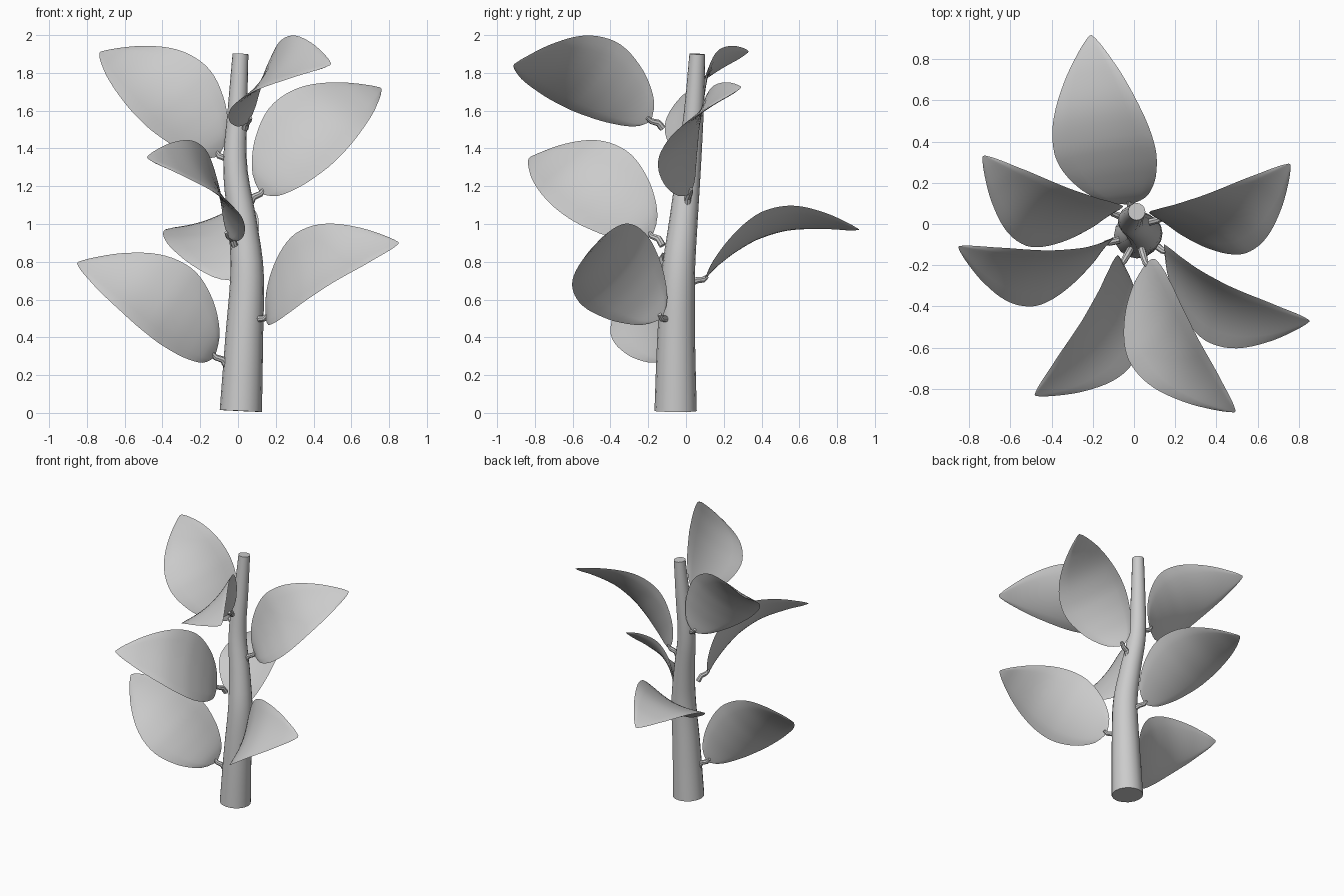
import bpy, bmesh, math
from mathutils import Vector, Matrix

if "Cube" in bpy.data.objects:
    bpy.data.objects.remove(bpy.data.objects["Cube"])

grey = bpy.data.materials.new("plain grey")
grey.diffuse_color = (0.6, 0.6, 0.6, 1)
grey.use_nodes = True
grey.node_tree.nodes["Principled BSDF"].inputs["Base Color"].default_value = grey.diffuse_color


def interp(table, u):
    """Smooth (Hermite) lookup in a list of points (key, value...)."""
    n = len(table)
    i = 0
    while i < n - 2 and u > table[i + 1][0]:
        i += 1

    def slope(k, c):
        a, b = table[max(k - 1, 0)], table[min(k + 1, n - 1)]
        return (b[c] - a[c]) / (b[0] - a[0])
    p, q = table[i], table[i + 1]
    d = q[0] - p[0]
    t = (u - p[0]) / d
    return [(2*t**3 - 3*t*t + 1) * p[c] + (t**3 - 2*t*t + t) * d * slope(i, c)
            + (3*t*t - 2*t**3) * q[c] + (t**3 - t*t) * d * slope(i + 1, c)
            for c in range(1, len(p))]


def finish(bm, name):
    bmesh.ops.recalc_face_normals(bm, faces=bm.faces[:])
    me = bpy.data.meshes.new(name)
    bm.to_mesh(me)
    bm.free()
    me.materials.append(grey)
    ob = bpy.data.objects.new(name, me)
    bpy.context.collection.objects.link(ob)
    bpy.ops.object.select_all(action='DESELECT')
    ob.select_set(True)
    bpy.context.view_layer.objects.active = ob
    bpy.ops.object.shade_smooth_by_angle(angle=math.radians(40))
    return ob


def tube(name, pts, radii, sides):
    """Capped tube through points; rings stay square to the path."""
    bm = bmesh.new()
    rings = []
    for i, p in enumerate(pts):
        d = (pts[min(i + 1, len(pts) - 1)] - pts[max(i - 1, 0)]).normalized()
        q = Vector((0, 0, 1)).rotation_difference(d)
        rings.append([bm.verts.new(p + q @ Vector((radii[i] * math.cos(a), radii[i] * math.sin(a), 0)))
                      for a in (2 * math.pi * k / sides for k in range(sides))])
    for a, b in zip(rings, rings[1:]):
        for k in range(sides):
            m = (k + 1) % sides
            bm.faces.new((a[k], a[m], b[m], b[k]))
    bm.faces.new(rings[0][::-1])
    bm.faces.new(rings[-1])
    return finish(bm, name)


# stem: z, x, y, radius
STEM = [(0.01, 0.015, -0.055, 0.112), (0.4, 0.033, -0.052, 0.1), (0.75, 0.048, -0.04, 0.088),
        (1.0, 0.025, -0.015, 0.076), (1.3, -0.015, 0.015, 0.064), (1.6, -0.003, 0.042, 0.052),
        (1.9, 0.013, 0.06, 0.042)]


def stem_at(z):
    x, y, r = interp(STEM, z)
    return Vector((x, y, z)), r


zs = [0.01 + 1.89 * i / 24 for i in range(25)]
tube("stem", [stem_at(z)[0] for z in zs], [stem_at(z)[1] for z in zs], 16)

# leaf shape: fraction along -> half width, and arch height of the rim
WIDTH = [(0, 0.02), (0.03, 0.088), (0.1, 0.153), (0.2, 0.208), (0.35, 0.25), (0.5, 0.247),
         (0.65, 0.21), (0.8, 0.145), (0.9, 0.085), (0.97, 0.035), (1, 0.006)]
ARCH = [(0, 0), (0.06, 0.05), (0.16, 0.108), (0.3, 0.165), (0.44, 0.193), (0.63, 0.176),
        (0.83, 0.097), (1, 0)]
CUP = 0.75


def leaf(name, base, tip, roll):
    """Arched, cupped leaf from base to tip; positive roll drops its right edge."""
    base, tip = Vector(base), Vector(tip)
    c = (tip - base).normalized()
    base = base + c * 0.008
    length = (tip - base).length
    r = c.cross(Vector((0, 0, 1))).normalized()
    n0 = r.cross(c)
    a = math.radians(roll)
    n = n0 * math.cos(a) + r * math.sin(a)
    frame = Matrix((c.cross(n), c, n)).transposed()
    bm = bmesh.new()
    rows, cols = 30, 12
    # upper and lower skins, meeting at the rim
    for side in (1, -1):
        grid = []
        for i in range(rows + 1):
            t = i / rows
            u = 0.5 * t + 0.25 * (1 - math.cos(math.pi * t))
            w, h = max(interp(WIDTH, u)[0], 0.004), interp(ARCH, u)[0]
            row = []
            for j in range(cols + 1):
                s = 2 * j / cols - 1
                thick = 0.007 * math.sqrt(1 - s**6) * min(1, 14 * t * (1 - t))
                z = h - CUP * w * w * (1 - s * s) + side * thick
                row.append(bm.verts.new(base + frame @ Vector((w * s, u * length, z))))
            grid.append(row)
        for p, q in zip(grid, grid[1:]):
            for j in range(cols):
                bm.faces.new((p[j], p[j + 1], q[j + 1], q[j]))
    bmesh.ops.remove_doubles(bm, verts=bm.verts[:], dist=0.00002)
    return finish(bm, name)


# leaves from bottom to top: base, tip, roll, drop of the stalk root
LEAVES = [
    ((-0.12, -0.09, 0.295), (-0.85, -0.11, 0.795), -57, 0.05),
    ((0.14, -0.13, 0.50), (0.85, -0.47, 0.90), 54, 0.01),
    ((-0.02, 0.09, 0.705), (-0.21, 0.915, 0.97), -18, 0.015),
    ((-0.05, -0.18, 0.935), (-0.48, -0.83, 1.35), -49, 0.05),
    ((0.12, 0.02, 1.16), (0.755, 0.29, 1.72), 46, 0.07),
    ((-0.10, 0.05, 1.36), (-0.73, 0.33, 1.91), -46, 0.05),
    ((0.055, -0.185, 1.545), (0.49, -0.91, 1.845), 45, 0.04),
]
for k, (base, tip, roll, drop) in enumerate(LEAVES):
    leaf(f"leaf_{k + 1}", base, tip, roll)
    # short bent stalk between leaf and stem
    end = Vector(base)
    root = stem_at(end.z - drop)[0]
    inward = Vector((root.x - end.x, root.y - end.y, 0)).normalized()
    start = end + inward * 0.065 - Vector((0, 0, drop))
    bend = end + inward * 0.04 - Vector((0, 0, drop * 0.25))
    inner = (Vector(tip) - end).normalized() * 0.025
    pts = [start, start.lerp(bend, 0.6), bend, end, end + inner + Vector((0, 0, 0.01))]
    tube(f"leaf_stalk_{k + 1}", pts, [0.018, 0.018, 0.018, 0.016, 0.01], 8)
